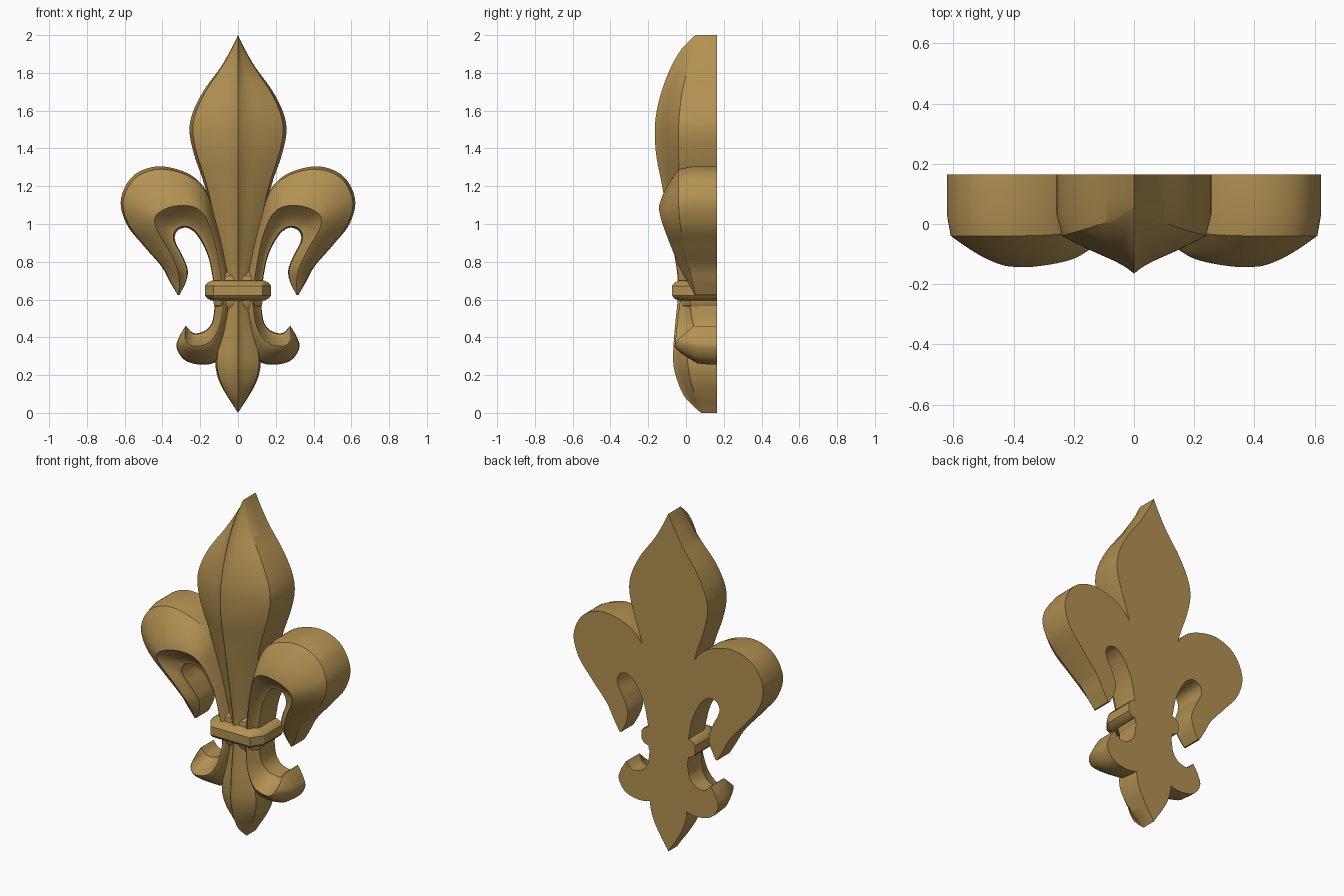
import bpy, bmesh, math
from mathutils import Vector

BACK = 0.165
gold = bpy.data.materials.new("antique_gold")
gold.diffuse_color = (0.45, 0.285, 0.085, 1)


def finish(name, rings, mirror=False):
    """Skin closed rings into a solid with end caps."""
    bm = bmesh.new()
    loops = [[bm.verts.new(p) for p in ring] for ring in rings]
    n = len(loops[0])
    for a, b in zip(loops, loops[1:]):
        for i in range(n):
            j = (i + 1) % n
            bm.faces.new((a[i], a[j], b[j], b[i]))
    bm.faces.new(loops[0])
    bm.faces.new(loops[-1])
    bmesh.ops.remove_doubles(bm, verts=bm.verts, dist=0.0004)
    bmesh.ops.recalc_face_normals(bm, faces=bm.faces)
    me = bpy.data.meshes.new(name)
    bm.to_mesh(me)
    bm.free()
    me.materials.append(gold)
    ob = bpy.data.objects.new(name, me)
    bpy.context.collection.objects.link(ob)
    bpy.ops.object.select_all(action='DESELECT')
    ob.select_set(True)
    bpy.context.view_layer.objects.active = ob
    bpy.ops.object.shade_smooth_by_angle(angle=math.radians(32))
    if mirror:
        ob.modifiers.new("mirror", 'MIRROR').use_clip = False
    return ob


def smooth(rows, steps=7):
    """Catmull-Rom interpolation of control rows."""
    rows = [Vector(r) for r in rows]
    out = []
    for i in range(len(rows) - 1):
        p0, p1, p2 = rows[max(i - 1, 0)], rows[i], rows[i + 1]
        p3 = rows[min(i + 2, len(rows) - 1)]
        for s in range(steps):
            t = s / steps
            out.append(0.5 * (2 * p1 + (p2 - p0) * t + (2 * p0 - 5 * p1 + 4 * p2 - p3) * t * t
                              + (3 * p1 - p0 - 3 * p2 + p3) * t ** 3))
    return out + [rows[-1]]


def petal(name, rows, f_out, f_in, mirror=False):
    """Rows: outer x z, ridge x z, inner x z, edge y, ridge y."""
    ts = [0.07, 0.16, 0.28, 0.4, 0.52, 0.64, 0.76, 0.86, 0.94, 1.0]
    rings = []
    for ox, oz, rx, rz, ix, iz, e, r in smooth(rows):
        wall = min(e + 0.07, BACK)

        def side(x, z, f):
            pts = [(x, BACK, z), (x, wall, z)]
            for t in ts:
                k = f((t - 0.07) / 0.93)
                pts.append((x + (rx - x) * t, e + (r - e) * k, z + (rz - z) * t))
            return pts
        rings.append(side(ox, oz, f_out) + side(ix, iz, f_in)[-2::-1])
    return finish(name, rings, mirror)


def collar(name, half, corner, side_y, front, levels):
    """Chamfered plan stacked through (z, inset) levels, flat at the back."""
    rings = []
    for z, d in levels:
        w, c = half - d, corner - d * 0.6
        rings.append([(-w, BACK, z), (-w, side_y + d * 0.5, z), (-c, front + d, z),
                      (c, front + d, z), (w, side_y + d * 0.5, z), (w, BACK, z)])
    return finish(name, rings)


# Central petal with sharp keel: z, half width, edge y, ridge y
centre = [(2.0, 0.0, 0.06, 0.05), (1.93, 0.034, 0.04, -0.02), (1.83, 0.092, 0.01, -0.08),
          (1.7, 0.185, -0.02, -0.13), (1.58, 0.243, -0.035, -0.158), (1.48, 0.256, -0.04, -0.165),
          (1.36, 0.23, -0.04, -0.157), (1.22, 0.182, -0.03, -0.13), (1.05, 0.138, -0.01, -0.1),
          (0.87, 0.092, 0.0, -0.068), (0.73, 0.058, 0.0, -0.046), (0.6, 0.05, 0.0, -0.045),
          (0.48, 0.07, 0.0, -0.056), (0.36, 0.105, 0.005, -0.066), (0.26, 0.12, 0.01, -0.067),
          (0.17, 0.1, 0.025, -0.046), (0.09, 0.058, 0.05, -0.01), (0.04, 0.025, 0.07, 0.035),
          (0.0, 0.0, 0.085, 0.08)]
keel = lambda t: 0.65 * math.sin(t * math.pi / 2) + 0.35 * t ** 5
petal("central_petal", [(-w, z, 0, z, w, z, e, r) for z, w, e, r in centre], keel, keel)

# Drooping side petals
swell = lambda t: 0.4 * t + 0.6 * math.sin(t * math.pi / 2)
hollow = lambda t: t ** 1.5
petal("side_petal", [
    (0.04, 0.66, 0.08, 0.66, 0.125, 0.66, 0.01, -0.035),
    (0.075, 0.85, 0.115, 0.87, 0.15, 0.80, 0.0, -0.06),
    (0.12, 1.03, 0.155, 1.0, 0.18, 0.88, -0.01, -0.09),
    (0.165, 1.17, 0.2, 1.07, 0.22, 0.945, -0.02, -0.115),
    (0.26, 1.265, 0.265, 1.097, 0.257, 0.975, -0.035, -0.132),
    (0.42, 1.305, 0.35, 1.092, 0.287, 0.98, -0.04, -0.143),
    (0.555, 1.255, 0.42, 1.06, 0.32, 0.965, -0.04, -0.14),
    (0.62, 1.13, 0.442, 1.02, 0.335, 0.93, -0.04, -0.13),
    (0.59, 1.0, 0.425, 0.96, 0.325, 0.89, -0.03, -0.11),
    (0.5, 0.885, 0.375, 0.875, 0.293, 0.83, -0.01, -0.077),
    (0.405, 0.775, 0.325, 0.77, 0.266, 0.755, 0.015, -0.035),
    (0.358, 0.69, 0.31, 0.69, 0.277, 0.69, 0.035, 0.01),
    (0.32, 0.625, 0.315, 0.625, 0.31, 0.625, 0.05, 0.045)], swell, hollow, True)

# Small lower curls
petal("lower_curl", [
    (0.03, 0.6, 0.075, 0.6, 0.12, 0.6, 0.02, -0.03),
    (0.05, 0.47, 0.09, 0.49, 0.13, 0.51, 0.03, -0.045),
    (0.07, 0.36, 0.115, 0.42, 0.142, 0.47, 0.04, -0.052),
    (0.11, 0.275, 0.15, 0.377, 0.167, 0.44, 0.05, -0.058),
    (0.19, 0.255, 0.2, 0.355, 0.2, 0.425, 0.06, -0.06),
    (0.28, 0.278, 0.25, 0.357, 0.226, 0.421, 0.06, -0.062),
    (0.325, 0.345, 0.278, 0.385, 0.245, 0.428, 0.055, -0.045),
    (0.31, 0.405, 0.28, 0.42, 0.26, 0.442, 0.05, -0.005),
    (0.277, 0.46, 0.276, 0.46, 0.275, 0.46, 0.045, 0.04)], swell, hollow, True)

# Neck filler and the binding band
collar("neck", 0.132, 0.09, 0.02, -0.025,
       [(0.53, 0.04), (0.57, 0.005), (0.6, 0.0), (0.7, 0.0), (0.725, 0.005), (0.76, 0.04)])
collar("binding_band", 0.175, 0.13, -0.005, -0.074,
       [(0.594, 0.035), (0.606, 0.012), (0.622, 0.0), (0.672, 0.0), (0.688, 0.012), (0.7, 0.035)])
